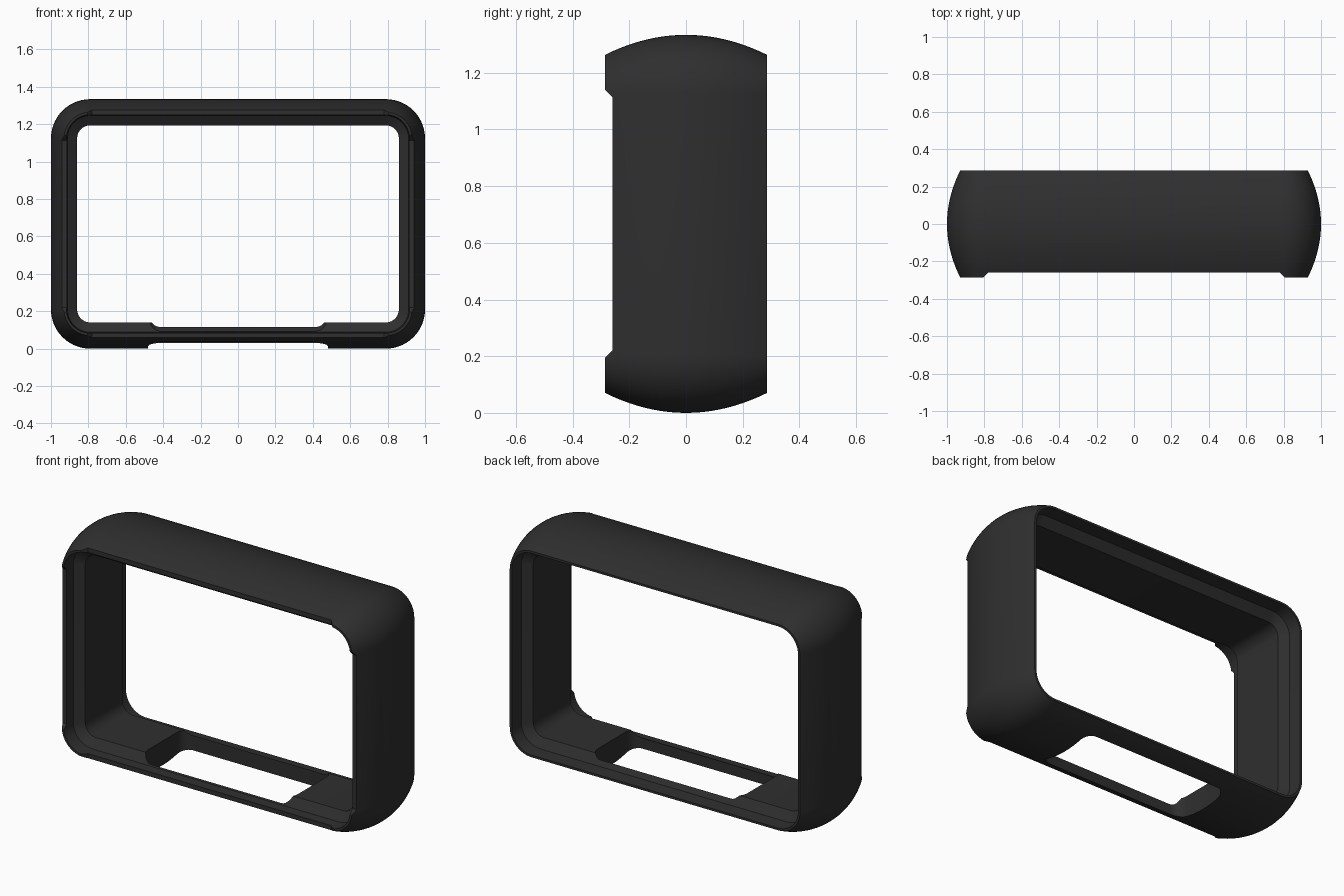
import bpy, bmesh, math

if "Cube" in bpy.data.objects:
    bpy.data.objects.remove(bpy.data.objects["Cube"])

HALF_W, HALF_H, DEPTH = 1.0, 0.667, 0.285
R = 0.21            # outer corner radius
BULGE = 0.07        # how far the outside curves in at front and back

dark = bpy.data.materials.new("dark_rubber")
dark.diffuse_color = (0.028, 0.028, 0.028, 1)
dark.use_nodes = True
dark.node_tree.nodes["Principled BSDF"].inputs["Base Color"].default_value = dark.diffuse_color


def make_object(name, bm):
    bmesh.ops.recalc_face_normals(bm, faces=bm.faces[:])
    me = bpy.data.meshes.new(name)
    bm.to_mesh(me)
    bm.free()
    ob = bpy.data.objects.new(name, me)
    bpy.context.collection.objects.link(ob)
    me.materials.append(dark)
    return ob


def rounded_rect(hw, hh, r, seg):
    pts = []
    for i, (sx, sy) in enumerate([(1, 1), (-1, 1), (-1, -1), (1, -1)]):
        for k in range(seg + 1):
            a = math.pi / 2 * (i + k / seg)
            pts.append((sx * (hw - r) + r * math.cos(a),
                        sy * (hh - r) + r * math.sin(a)))
    return pts


def prism(name, pts, lo, hi, place):
    """Extrude a 2D outline between lo and hi, mapped to 3D by place."""
    bm = bmesh.new()
    a = [bm.verts.new(place(u, v, lo)) for u, v in pts]
    b = [bm.verts.new(place(u, v, hi)) for u, v in pts]
    bm.faces.new(a)
    bm.faces.new(b)
    n = len(pts)
    for i in range(n):
        j = (i + 1) % n
        bm.faces.new((a[i], a[j], b[j], b[i]))
    return make_object(name, bm)


# Wall cross-section: (y, inset from the widest outline)
N = 20
section = []
for i in range(N + 1):
    t = 2 * i / N - 1
    section.append((t * DEPTH, BULGE * t * t))
section += [(DEPTH, 0.083), (0.205, 0.088), (0.17, 0.14),
            (-0.17, 0.14), (-0.205, 0.088), (-DEPTH, 0.083)]

# Frame: sweep the section around a rounded rectangle
bm = bmesh.new()
loops = []
for y, d in section:
    outline = rounded_rect(HALF_W - d, HALF_H - d, R - d, 14)
    loops.append([bm.verts.new((x, y, z + HALF_H)) for x, z in outline])
for k, a in enumerate(loops):
    b = loops[(k + 1) % len(loops)]
    for i in range(len(a)):
        j = (i + 1) % len(a)
        bm.faces.new((a[i], a[j], b[j], b[i]))
frame = make_object("frame", bm)


# Front edge recesses between the corners, with sloped ends
def recess(half):
    return [(-half - 0.04, -0.30), (half + 0.04, -0.30),
            (half, -0.26), (-half, -0.26)]


cutters = [
    prism("recess_top_bottom", recess(0.78), -0.5, 2.0,
          lambda u, v, w: (u, v, w)),
    prism("recess_sides", recess(0.447), -1.5, 1.5,
          lambda u, v, w: (w, v, u + HALF_H)),
    # Rounded slot through the bottom wall
    prism("bottom_slot", rounded_rect(0.48, 0.193, 0.06, 8), -0.2, 0.4,
          lambda u, v, w: (u, v - 0.007, w)),
]

bpy.context.view_layer.objects.active = frame
for c in cutters:
    m = frame.modifiers.new(c.name, 'BOOLEAN')
    m.operation = 'DIFFERENCE'
    m.solver = 'EXACT'
    m.object = c
    bpy.ops.object.modifier_apply(modifier=m.name)
for c in cutters:
    bpy.data.objects.remove(c, do_unlink=True)

bpy.ops.object.select_all(action='DESELECT')
frame.select_set(True)
bpy.ops.object.shade_smooth_by_angle(angle=math.radians(25))
